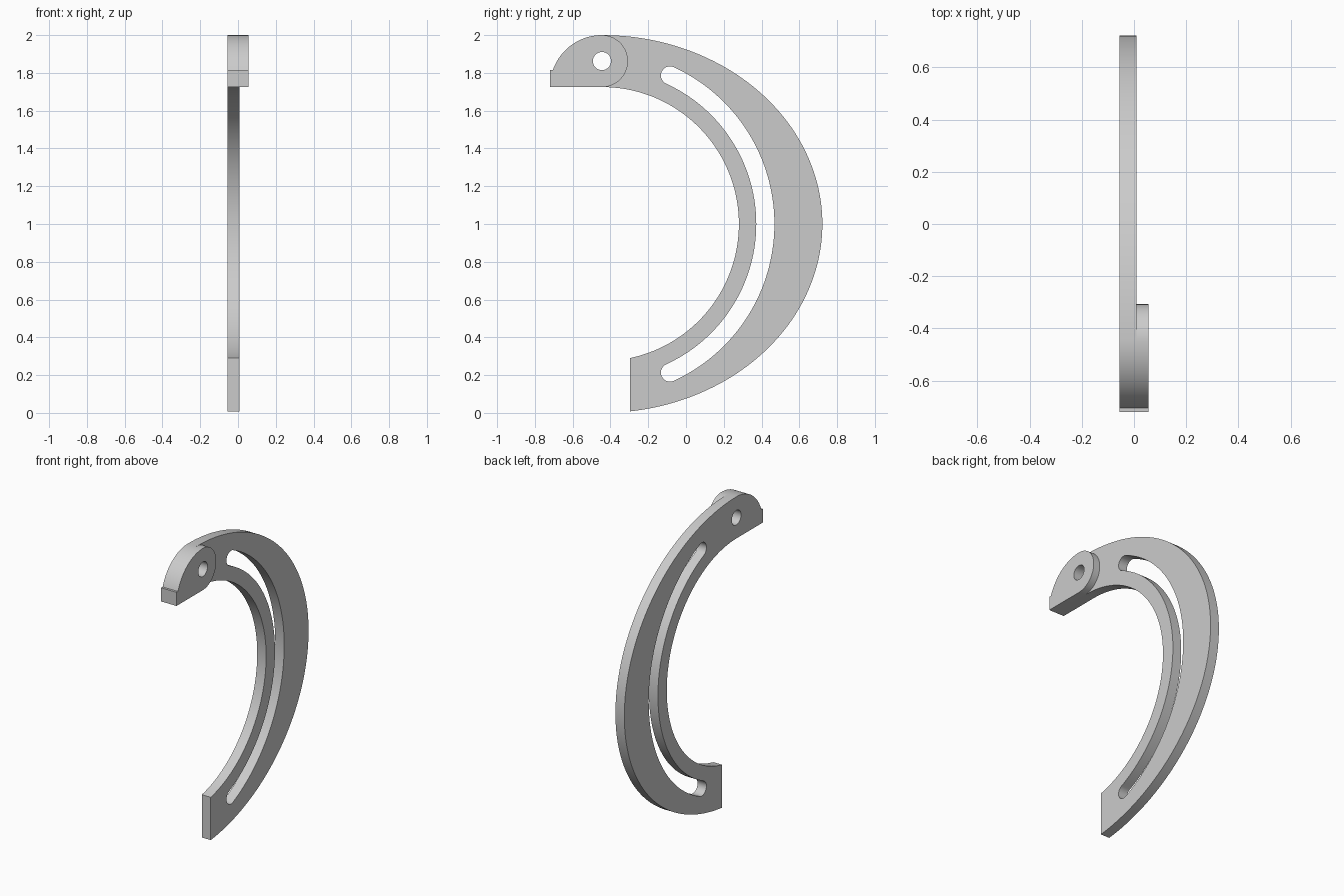
import bpy
from math import sin, cos, radians, asin, degrees, pi
from mathutils import Matrix

cube = bpy.data.objects.get("Cube")
if cube:
    bpy.data.objects.remove(cube, do_unlink=True)

grey = bpy.data.materials.new("light grey")
grey.use_nodes = True
colour = (0.6, 0.6, 0.6, 1)
grey.diffuse_color = colour
grey.node_tree.nodes["Principled BSDF"].inputs["Base Color"].default_value = colour

# Shared layout in the (y, z) plane
CY, CZ = -0.445, 1.0            # centre of the big arcs
INNER, OUTER_Y, OUTER_Z = 0.725, 1.167, 1.0
CUT_Y = -0.297                  # flat lower end
PIVOT_Z, PIVOT_R = 1.8625, 0.1375
NOSE_R, LIP_Z = 0.275, 1.815
LEFT, STEP, RIGHT = -0.056, 0.009, 0.056


def arc(cy, cz, ry, rz, start, end, n=48):
    """Points on an elliptical arc, angles in degrees."""
    angles = [radians(start + (end - start) * i / n) for i in range(n + 1)]
    return [(cy + ry * cos(a), cz + rz * sin(a)) for a in angles]


def nose():
    """Rounded front end, from the crown down to the lower lip."""
    base_z = CZ + INNER
    lip = 180 - degrees(asin((LIP_Z - base_z) / NOSE_R))
    tip = CY - NOSE_R
    return arc(CY, base_z, NOSE_R, NOSE_R, 90, lip, 32) + [(tip, LIP_Z), (tip, base_z)]


def slab(name, loops, x0, x1):
    """Fill nested outlines and extrude them from x0 to x1."""
    curve = bpy.data.curves.new(name + "_outline", "CURVE")
    curve.dimensions = "2D"
    curve.fill_mode = "BOTH"
    curve.extrude = (x1 - x0) / 2
    for loop in loops:
        spline = curve.splines.new("POLY")
        spline.points.add(len(loop) - 1)
        for point, (y, z) in zip(spline.points, loop):
            point.co = (y, z, 0, 1)
        spline.use_cyclic_u = True
    helper = bpy.data.objects.new(name + "_outline", curve)
    bpy.context.collection.objects.link(helper)
    bpy.context.view_layer.update()
    graph = bpy.context.evaluated_depsgraph_get()
    mesh = bpy.data.meshes.new_from_object(helper.evaluated_get(graph))
    bpy.data.objects.remove(helper, do_unlink=True)
    # Stand the outline up: local (x, y, z) becomes world (y, z, x)
    mesh.transform(Matrix(((0, 0, 1, (x0 + x1) / 2), (1, 0, 0, 0),
                           (0, 1, 0, 0), (0, 0, 0, 1))))
    mesh.materials.clear()
    mesh.materials.append(grey)
    obj = bpy.data.objects.new(name, mesh)
    bpy.context.collection.objects.link(obj)
    bpy.ops.object.select_all(action="DESELECT")
    obj.select_set(True)
    bpy.context.view_layer.objects.active = obj
    bpy.ops.object.mode_set(mode="EDIT")
    bpy.ops.mesh.select_all(action="SELECT")
    bpy.ops.mesh.remove_doubles(threshold=0.0001)
    bpy.ops.mesh.normals_make_consistent(inside=False)
    bpy.ops.object.mode_set(mode="OBJECT")
    bpy.ops.object.shade_smooth_by_angle(angle=radians(25))
    return obj


# Pivot hole, shared by both parts
hole = arc(CY, PIVOT_Z, 0.048, 0.048, 0, 360, 40)[:-1]

# Curved slot with round ends
SLOT_R, HALF, SWEEP = 0.865, 0.048, 65.4


def slot_end(angle, start):
    a = radians(angle)
    return arc(CY + SLOT_R * cos(a), CZ + SLOT_R * sin(a), HALF, HALF, start, start + 180, 16)


slot = (arc(CY, CZ, SLOT_R + HALF, SLOT_R + HALF, -SWEEP, SWEEP, 80)[:-1]
        + slot_end(SWEEP, SWEEP)
        + arc(CY, CZ, SLOT_R - HALF, SLOT_R - HALF, SWEEP, -SWEEP, 80)[1:-1]
        + slot_end(-SWEEP, 180 - SWEEP)[:-1])

# Crescent plate
outer_cut = -90 + degrees(asin((CUT_Y - CY) / OUTER_Y))
inner_cut = -90 + degrees(asin((CUT_Y - CY) / INNER))
crescent = (arc(CY, CZ, OUTER_Y, OUTER_Z, outer_cut, 90, 96)[:-1]
            + nose()
            + arc(CY, CZ, INNER, INNER, 90, inner_cut, 96))
slab("crescent_plate", [crescent, slot, hole], LEFT, STEP)

# Raised pivot boss on one side of the plate
boss = nose() + arc(CY, PIVOT_Z, PIVOT_R, PIVOT_R, -90, 90, 40)[:-1]
slab("pivot_boss", [boss, hole], STEP, RIGHT)
